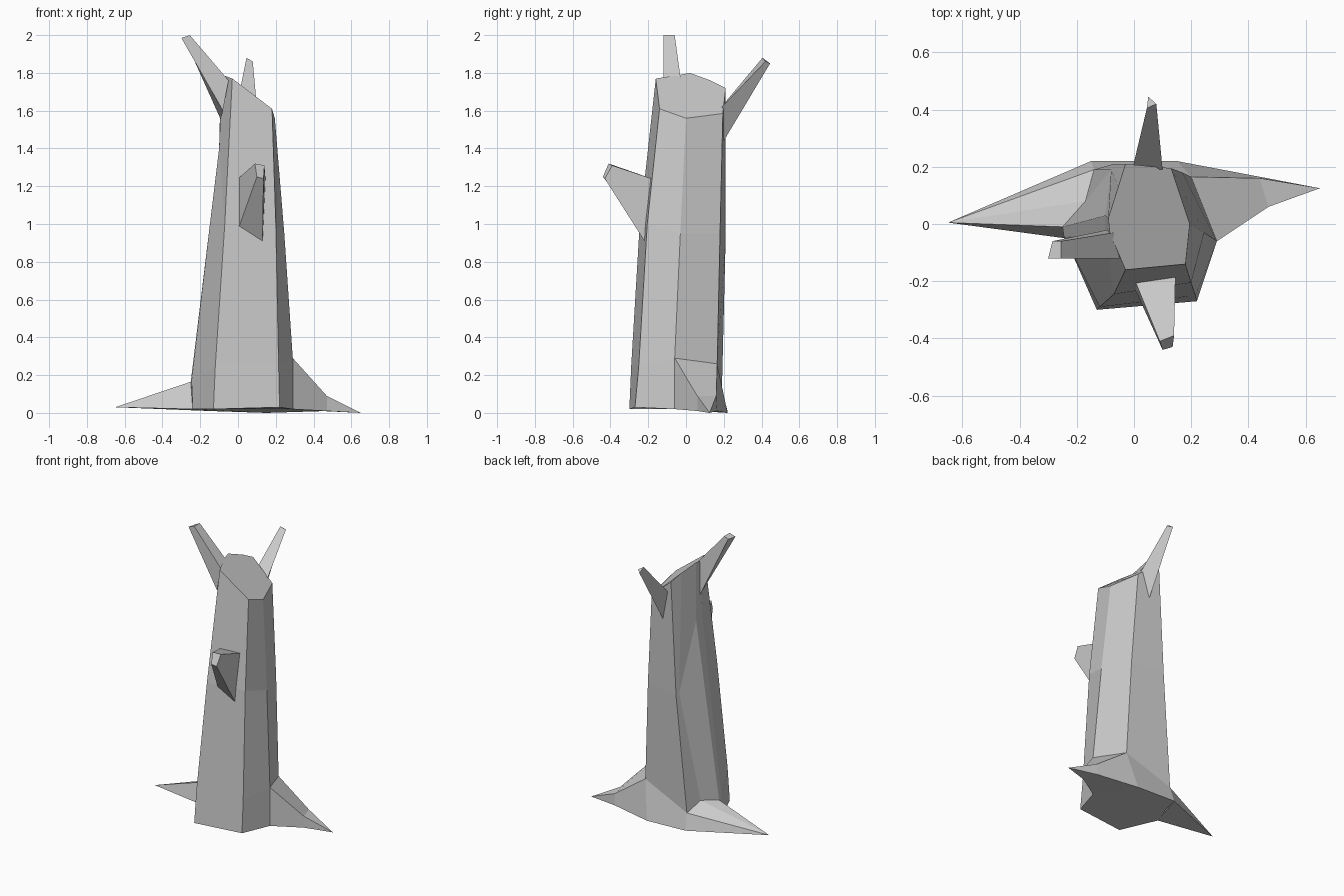
import bpy, bmesh


def loft(name, rings, tip=None):
    """Skin matching rings of points; close with caps or a pointed tip."""
    bm = bmesh.new()
    loops = [[bm.verts.new(p) for p in ring] for ring in rings]
    n = len(rings[0])
    for a, b in zip(loops, loops[1:]):
        for i in range(n):
            j = (i + 1) % n
            bm.faces.new((a[i], a[j], b[j], b[i]))
    bm.faces.new(loops[0][::-1])
    if tip:
        t = bm.verts.new(tip)
        for i in range(n):
            bm.faces.new((loops[-1][i], loops[-1][(i + 1) % n], t))
    else:
        bm.faces.new(loops[-1])
    bmesh.ops.recalc_face_normals(bm, faces=bm.faces)
    mesh = bpy.data.meshes.new(name)
    bm.to_mesh(mesh)
    bm.free()
    obj = bpy.data.objects.new(name, mesh)
    bpy.context.collection.objects.link(obj)
    return obj


# Trunk: irregular eight-sided stump with a slanted cut on top
foot = [(-.13, -.30, .02), (.22, -.27, .03), (.29, -.06, .02), (.15, .22, 0),
        (-.15, .22, .01), (-.19, .08, .02), (-.24, -.01, .02), (-.24, -.05, .02)]
knee = [(-.12, -.29, .25), (.215, -.25, .25), (.29, -.06, .29), (.20, .165, .26),
        (-.14, .19, .12), (-.17, .08, .175), (-.25, -.01, .165), (-.245, -.045, .165)]
waist = [(-.07, -.245, 1.0), (.20, -.205, 1.0), (.245, -.03, .95), (.17, .18, .95),
         (-.07, .21, .93), (-.08, .19, .95), (-.10, .03, 1.4), (-.10, -.04, 1.4)]
cut = [(-.03, -.16, 1.77), (.18, -.14, 1.61), (.195, 0, 1.56), (.13, .195, 1.585),
       (-.03, .21, 1.72), (-.055, .13, 1.76), (-.09, .02, 1.80), (-.085, -.03, 1.79)]
loft("trunk", [foot, knee, waist, cut])

# Roots: tapered spurs spreading left and right
loft("right_root",
     [[(.29, -.06, .29), (.20, .165, .26), (.15, .22, 0), (.29, -.06, .02)],
      [(.47, .06, .09), (.44, .16, .09), (.44, .165, .01), (.47, .06, .01)]],
     tip=(.65, .125, 0))
loft("left_root",
     [[(-.25, -.01, .165), (-.17, .08, .175), (-.14, .19, .12),
       (-.15, .22, .01), (-.24, -.05, .02)]],
     tip=(-.65, .005, .03))

# Branch stubs: blunt tapered spikes
loft("front_branch",
     [[(0, -.22, .97), (.13, -.22, .91), (.145, -.18, 1.24), (0, -.19, 1.24)],
      [(.10, -.44, 1.25), (.135, -.43, 1.24), (.14, -.39, 1.31), (.09, -.41, 1.32)]])
loft("back_branch",
     [[(-.005, .195, 1.63), (.10, .19, 1.62), (.04, .20, 1.44)],
      [(.045, .405, 1.88), (.078, .42, 1.86), (.05, .445, 1.85)]])
loft("left_branch",
     [[(-.08, -.12, 1.60), (-.09, -.02, 1.55), (-.07, -.03, 1.78), (-.05, -.12, 1.76)],
      [(-.30, -.12, 1.985), (-.285, -.06, 1.985), (-.255, -.06, 2.0), (-.255, -.12, 2.0)]])
